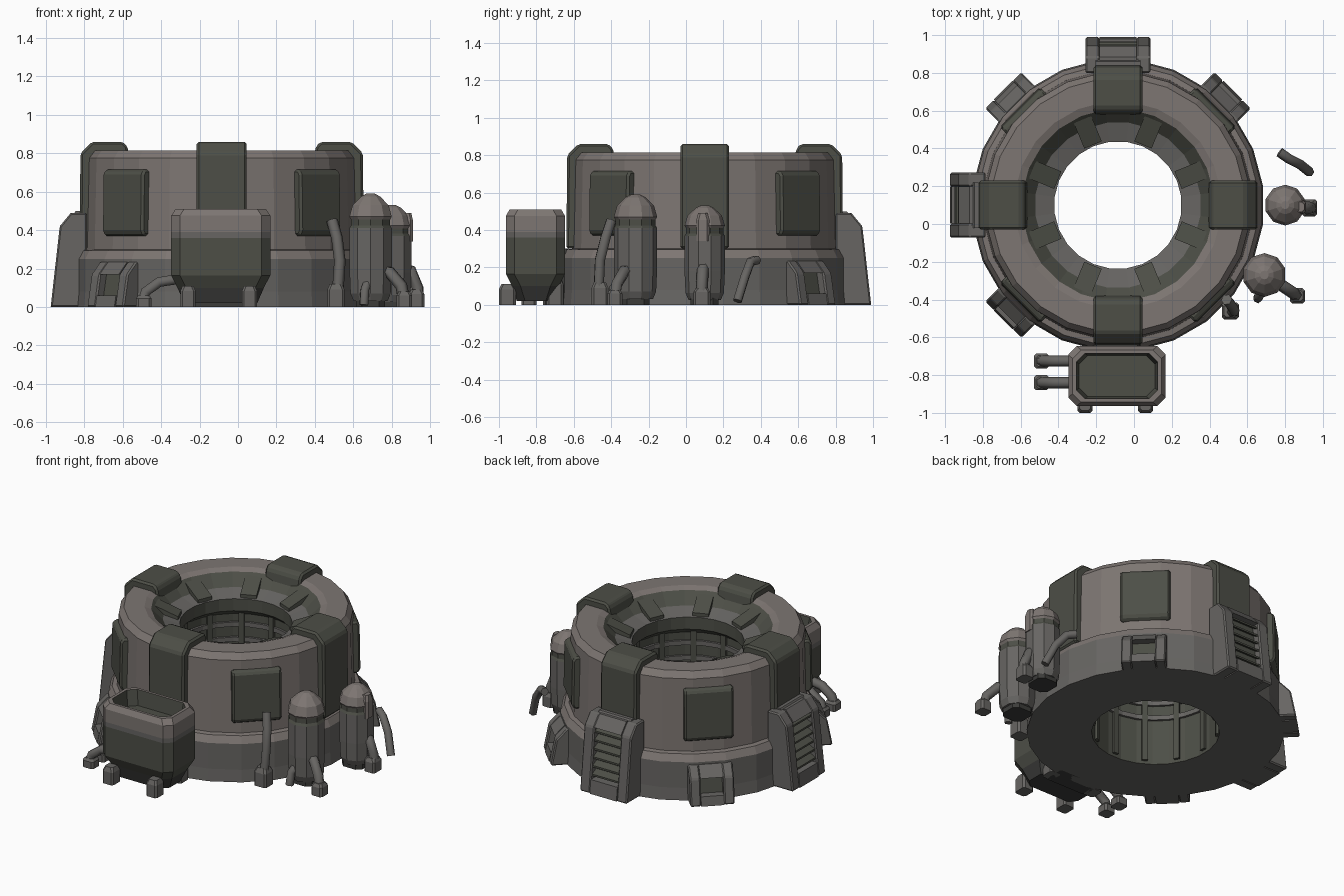
import bpy, bmesh, math
from mathutils import Vector

if "Cube" in bpy.data.objects:
    bpy.data.objects.remove(bpy.data.objects["Cube"])

CX, CY = -0.085, 0.10   # axis of the round wall


def material(name, rgb):
    m = bpy.data.materials.new(name)
    m.diffuse_color = (*rgb, 1)
    m.use_nodes = True
    m.node_tree.nodes["Principled BSDF"].inputs["Base Color"].default_value = m.diffuse_color
    return m


WARM = material("warm_grey", (0.205, 0.180, 0.168))
MID = material("mid_grey", (0.135, 0.130, 0.123))
OLIVE = material("dark_olive", (0.074, 0.077, 0.062))
DARK = material("charcoal", (0.045, 0.045, 0.042))
MATS = [WARM, MID, OLIVE, DARK]


def finish(name, bm):
    bmesh.ops.recalc_face_normals(bm, faces=bm.faces)
    me = bpy.data.meshes.new(name)
    bm.to_mesh(me)
    bm.free()
    for m in MATS:
        me.materials.append(m)
    ob = bpy.data.objects.new(name, me)
    bpy.context.collection.objects.link(ob)
    return ob


def loft(name, rings, mats, loop=False):
    """Skin a list of rings; mats gives one material per band."""
    bm = bmesh.new()
    vs = [[bm.verts.new(p) for p in r] for r in rings]
    n = len(vs[0])
    for k in range(len(vs) if loop else len(vs) - 1):
        a, b = vs[k], vs[(k + 1) % len(vs)]
        for i in range(n):
            j = (i + 1) % n
            f = bm.faces.new((a[i], a[j], b[j], b[i]))
            f.material_index = MATS.index(mats[k])
    if not loop:
        for r, m in ((vs[0], mats[0]), (vs[-1], mats[-1])):
            bm.faces.new(r).material_index = MATS.index(m)
    return finish(name, bm)


def circle(x, y, r, z, n):
    return [(x + r * math.cos(2 * math.pi * (i + .5) / n),
             y + r * math.sin(2 * math.pi * (i + .5) / n), z) for i in range(n)]


def chamfered(x, y, hx, hy, z, c=0.045):
    return [(x + a, y + b, z) for a, b in (
        (hx, -hy + c), (hx, hy - c), (hx - c, hy), (-hx + c, hy),
        (-hx, hy - c), (-hx, -hy + c), (-hx + c, -hy), (hx - c, -hy))]


def prism(name, deg, t0, t1, profile, mat, bevel=0.0):
    """Extrude a (radius, z) profile sideways at an angle around the wall."""
    a = math.radians(deg)
    u, t = Vector((math.cos(a), math.sin(a), 0)), Vector((-math.sin(a), math.cos(a), 0))
    o = Vector((CX, CY, 0))
    rings = [[o + u * r + t * s + Vector((0, 0, z)) for r, z in profile] for s in (t0, t1)]
    ob = loft(name, rings, [mat])
    if bevel:
        b = ob.modifiers.new("bevel", 'BEVEL')
        b.width, b.segments = bevel, 1
    return ob


def frame(name, deg, w, r0, r1, h, border, lo, hi, slats, mat):
    """Sloped frame with a recessed centre and louvres."""
    R = lambda z: r0 + (r1 - r0) * z / h
    back = 0.70
    for s in (-1, 1):
        a, b = sorted((s * w / 2, s * (w / 2 - border)))
        prism(name + "_post", deg, a, b, [(back, 0), (r0, 0), (R(hi), hi), (r1 - .05, h), (back, h)], mat, .008)
    i = w / 2 - border
    prism(name + "_sill", deg, -i, i, [(back, 0), (r0, 0), (R(lo), lo), (back, lo)], mat)
    prism(name + "_head", deg, -i, i, [(back, hi), (R(hi), hi), (r1 - .05, h), (back, h)], mat)
    prism(name + "_recess", deg, -i, i, [(back, lo), (R(lo) - .05, lo), (R(hi) - .05, hi), (back, hi)], OLIVE)
    for k in range(slats):
        z = lo + (hi - lo) * (k + .35) / slats
        prism(name + "_louvre", deg, -i, i, [(R(z) - .07, z + .03), (R(z) - .012, z),
              (R(z) - .012, z + .012), (R(z) - .07, z + .042)], OLIVE)


def pipe(name, pts, r, mat):
    cu = bpy.data.curves.new(name, 'CURVE')
    cu.dimensions = '3D'
    cu.bevel_depth, cu.bevel_resolution, cu.use_fill_caps = r, 1, True
    sp = cu.splines.new('POLY')
    sp.points.add(len(pts) - 1)
    for p, q in zip(sp.points, pts):
        p.co = (*q, 1)
    cu.materials.append(mat)
    ob = bpy.data.objects.new(name, cu)
    bpy.context.collection.objects.link(ob)


def block(name, x, y, z, sx, sy, sz, mat, c=0.012):
    loft(name, [chamfered(x, y, sx / 2, sy / 2, z, c),
                chamfered(x, y, sx / 2, sy / 2, z + sz * .75, c),
                chamfered(x, y, sx * .36, sy * .36, z + sz, c)], [mat, mat])


# Round wall: one closed profile of (radius, z, material of the band above)
wall = [(0.385, 0, OLIVE), (0.385, 0.58, OLIVE), (0.338, 0.62, OLIVE), (0.338, 0.70, MID),
        (0.44, 0.73, OLIVE), (0.51, 0.80, WARM), (0.55, 0.815, WARM), (0.675, 0.815, WARM),
        (0.705, 0.775, WARM), (0.715, 0.30, WARM), (0.745, 0.295, WARM), (0.768, 0.25, MID),
        (0.768, 0.08, MID), (0.775, 0.0, MID)]
loft("round_wall", [circle(CX, CY, r, z, 24) for r, z, m in wall],
     [m for r, z, m in wall], loop=True)

# Inner wall ribs and hoops
for k in range(12):
    prism("inner_rib", k * 30, -.018, .018, [(.365, 0.02), (.40, 0.02), (.40, .60), (.365, .60)], OLIVE)
for z in (.3, .4, .5):
    loft("inner_hoop", [circle(CX, CY, r, q, 24) for r, q in
                        ((.37, z), (.39, z), (.39, z + .03), (.37, z + .03))], [MID] * 4, loop=True)
# Blocks on the inner ledge
for k in range(8):
    prism("ledge_block", k * 45 + 22.5, -.05, .05, [(.345, .66), (.48, .70), (.49, .785), (.345, .725)], OLIVE)

# Brackets clamped over the rim, on four sides
for deg in (0, 90, 180, 270):
    prism("rim_bracket", deg, -.13, .13,
          [(.36, .66), (.47, .72), (.49, .835), (.515, .86), (.675, .86), (.735, .80), (.74, .30), (.60, .30)],
          OLIVE, .012)

# Dark plates on the diagonals, and small framed ports below them
for deg in (45, 135, 225, 315):
    prism("wall_plate", deg, -.15, .15, [(.66, .37), (.72, .37), (.735, .40), (.73, .69), (.715, .715), (.66, .715)],
          OLIVE, .012)
    if deg != 315:
        frame("base_port", deg, .27, .86, .815, .235, .065, .06, .17, 0, MID)

# Large sloped vents at the left and back
for deg in (90, 180):
    frame("sloped_vent", deg, .345, .89, .835, .49, .075, .09, .42, 6, MID)
    prism("vent_cap", deg, -.12, .12, [(.70, .44), (.80, .44), (.76, .50), (.70, .50)], MID)

# Front hopper box with an open top
bx, by = -0.09, -0.805
steps = [(0.02, .19, .10, DARK), (0.10, .225, .125, OLIVE), (0.165, .258, .158, OLIVE),
         (0.36, .258, .158, MID), (0.39, .258, .158, WARM), (0.475, .258, .158, WARM),
         (0.51, .235, .138, WARM), (0.51, .215, .120, OLIVE), (0.41, .20, .108, OLIVE)]
loft("hopper_box", [chamfered(bx, by, hx, hy, z) for z, hx, hy, m in steps],
     [s[3] for s in steps[:-1]])
for x in (-.26, .06):
    block("hopper_foot", x, -.955, 0, .08, .09, .11, MID)
    block("hopper_rear_foot", x, -.70, 0, .08, .09, .14, MID)
block("hopper_mount", bx, -.68, 0, .30, .14, .30, DARK)
for y in (-.725, -.84):
    pipe("hopper_pipe", [(-.28, y, .15), (-.41, y, .13), (-.48, y, .08), (-.50, y, 0.02)], .03, MID)
    block("pipe_flange", -.49, y, 0, .08, .08, .06, MID)

# Two gas tanks standing at the right
tank = [(0.03, .80, MID), (0.07, .95, MID), (0.20, 1.0, MID), (0.41, 1.0, OLIVE), (0.425, .92, OLIVE),
        (0.455, .92, WARM), (0.47, 1.0, WARM), (0.53, .85, WARM), (0.575, .45, WARM), (0.59, .2, WARM)]
for x, y, r, s in ((.69, -.27, .116, 1.0), (.80, .10, .108, .90)):
    loft("gas_tank", [circle(x, y, r * k, z * s, 10) for z, k, m in tank], [t[2] for t in tank[:-1]])
    block("tank_foot", x, y, 0, .15, .15, .06, DARK, .03)

# Valve pipes at the tank bases
pipe("tank_pipe", [(.72, -.29, .19), (.79, -.33, .18), (.85, -.37, .11), (.87, -.385, .01)], .032, MID)
block("tank_pipe_end", .865, -.38, 0, .08, .08, .08, MID)
pipe("tank_side_pipe", [(.68, -.34, .14), (.66, -.385, .09), (.655, -.395, .01)], .025, MID)
pipe("second_tank_pipe", [(.84, .10, .21), (.90, .09, .19), (.935, .085, .10), (.94, .085, .01)], .032, MID)
block("second_pipe_end", .93, .085, 0, .08, .09, .09, MID)
block("tank_valve", .88, .09, .34, .06, .07, .15, WARM)

# Loose bent hose at the right, and the tall hose on the wall
pipe("bent_hose", [(.77, .38, .24), (.82, .345, .23), (.88, .315, .15), (.93, .275, .02)], .026, MID)
pipe("tall_hose", [(.515, -.47, 0.01), (.53, -.46, .24), (.515, -.43, .36), (.49, -.40, .45)], .03, MID)
block("hose_foot", .51, -.46, 0, .09, .09, .12, MID)
